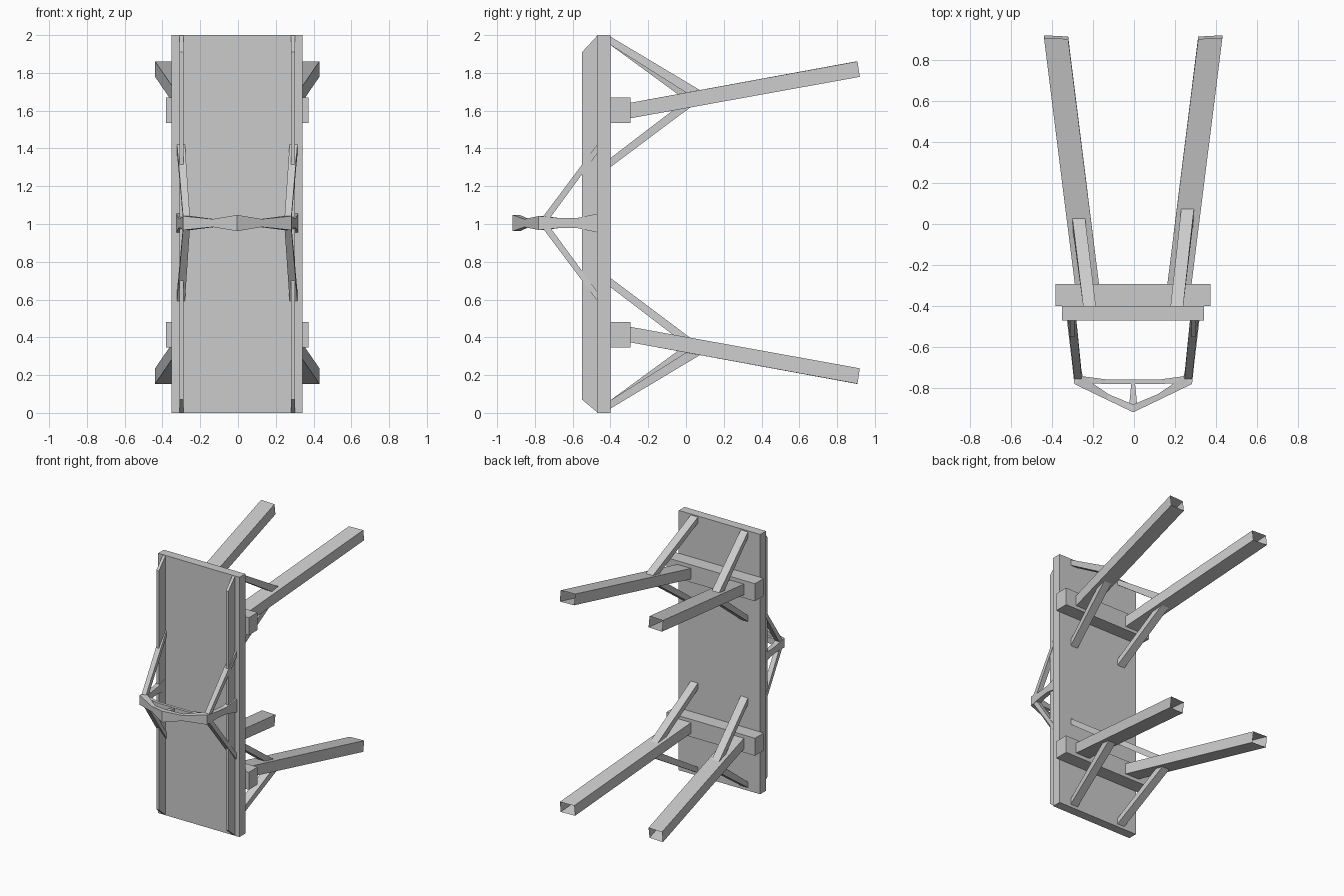
import bpy, bmesh
from mathutils import Vector

if "Cube" in bpy.data.objects:
    bpy.data.objects.remove(bpy.data.objects["Cube"])

CX, CZ, HZ = -0.004, 1.0075, 1.005   # symmetry planes, handle height


def finish(name, bm):
    bmesh.ops.recalc_face_normals(bm, faces=bm.faces)
    me = bpy.data.meshes.new(name)
    bm.to_mesh(me)
    bm.free()
    ob = bpy.data.objects.new(name, me)
    bpy.context.collection.objects.link(ob)
    return ob


def loft(name, stations, sx=1, sz=1, caps=(True, True)):
    """Four-sided beam through (centre, half vector u, half vector v);
    x is mirrored by sx about CX and z by sz about CZ."""
    bm = bmesh.new()
    rings = []
    for c, u, v in stations:
        c, u, v = Vector(c), Vector(u), Vector(v)
        ring = []
        for a, b in ((-1, -1), (1, -1), (1, 1), (-1, 1)):
            p = c + a * u + b * v
            ring.append(bm.verts.new((CX + sx * p.x, p.y,
                                      p.z if sz > 0 else 2 * CZ - p.z)))
        rings.append(ring)
    for r, s in zip(rings, rings[1:]):
        for i in range(4):
            j = (i + 1) % 4
            bm.faces.new((r[i], r[j], s[j], s[i]))
    if caps[0]:
        bm.faces.new(rings[0])
    if caps[1]:
        bm.faces.new(rings[-1])
    return finish(name, bm)


def box(name, x0, x1, y0, y1, z0, z1):
    c = ((x0 + x1) / 2 - CX, (y0 + y1) / 2)
    u, v = ((x1 - x0) / 2, 0, 0), (0, (y1 - y0) / 2, 0)
    return loft(name, [((*c, z0), u, v), ((*c, z1), u, v)])


def band(name, pts, sx=1):
    """Upright band: each point is (outer x, outer y, inner x, inner y, half height)."""
    return loft(name, [(((ox + ix) / 2, (oy + iy) / 2, HZ),
                        ((ox - ix) / 2, (oy - iy) / 2, 0), (0, 0, h))
                       for ox, oy, ix, iy, h in pts], sx)


# Main board and the two cross beams
box("board", -0.352, 0.342, -0.47, -0.40, 0, 2)
box("upper_cross_beam", -0.382, 0.372, -0.40, -0.293, 1.535, 1.67)
box("lower_cross_beam", -0.382, 0.372, -0.40, -0.293, 0.345, 0.48)

for sx, side in ((1, "right"), (-1, "left")):
    # Front rail with chamfered ends
    loft(f"{side}_rail", [((0.296, -0.47, 1), (0.011, 0, 0), (0, 0, 0.997)),
                          ((0.296, -0.55, 0.99), (0.011, 0, 0), (0, 0, 0.92))], sx)

    for sz, level in ((1, "upper"), (-1, "lower")):
        # Splayed leg, open at the far end
        loft(f"{level}_{side}_leg",
             [((0.225, -0.298, 1.60), (0.059, 0, 0), (0, 0, 0.041)),
              ((0.376, 0.911, 1.82), (0.059, 0.003, 0), (0, -0.006, 0.041))],
             sx, sz, (True, False))

        # Braces from board to leg, outer and inner
        ey = 0.06 if sx > 0 else 0.01
        ez = 1.688 if sx > 0 else 1.68
        loft(f"{level}_{side}_outer_brace",
             [((0.213, -0.40, 1.97), (0.031, 0, 0), (0, 0, 0.022)),
              ((0.266, ey, ez), (0.031, 0, 0), (0, 0.022, 0.016))], sx, sz)
        loft(f"{level}_{side}_inner_brace",
             [((0.213, -0.40, 1.325), (0.031, 0, 0), (0, 0, 0.024)),
              ((0.262, 0.01, 1.635), (0.031, 0, 0), (0, -0.012, 0.018))], sx, sz)

        # Thin diagonal strut from front handle to board
        loft(f"{level}_{side}_handle_strut",
             [((0.268, -0.75, 1.02), (0.018, 0, 0), (0, 0.014, -0.01)),
              ((0.298, -0.468, 1.40), (0.021, 0, 0), (0, 0, -0.024))], sx, sz)

    # Handle side arm, flared at both ends
    band(f"{side}_handle_arm", [(0.323, -0.468, 0.283, -0.468, 0.05),
                                (0.310, -0.58, 0.275, -0.58, 0.026),
                                (0.299, -0.67, 0.262, -0.67, 0.026),
                                (0.287, -0.78, 0.245, -0.745, 0.037)], sx)

# Pointed front band, straight tie bar and centre post of the handle
band("handle_front", [(-0.287, -0.78, -0.245, -0.745, 0.037),
                      (-0.13, -0.856, -0.12, -0.83, 0.021),
                      (0, -0.918, 0, -0.88, 0.043),
                      (0.13, -0.856, 0.12, -0.83, 0.021),
                      (0.287, -0.78, 0.245, -0.745, 0.037)])
band("handle_tie", [(-0.25, -0.775, -0.25, -0.742, 0.03),
                    (-0.13, -0.78, -0.13, -0.758, 0.018),
                    (0.13, -0.78, 0.13, -0.758, 0.018),
                    (0.25, -0.775, 0.25, -0.742, 0.03)])
band("handle_post", [(-0.009, -0.775, 0.009, -0.775, 0.016),
                     (-0.02, -0.89, 0.02, -0.89, 0.03)])
